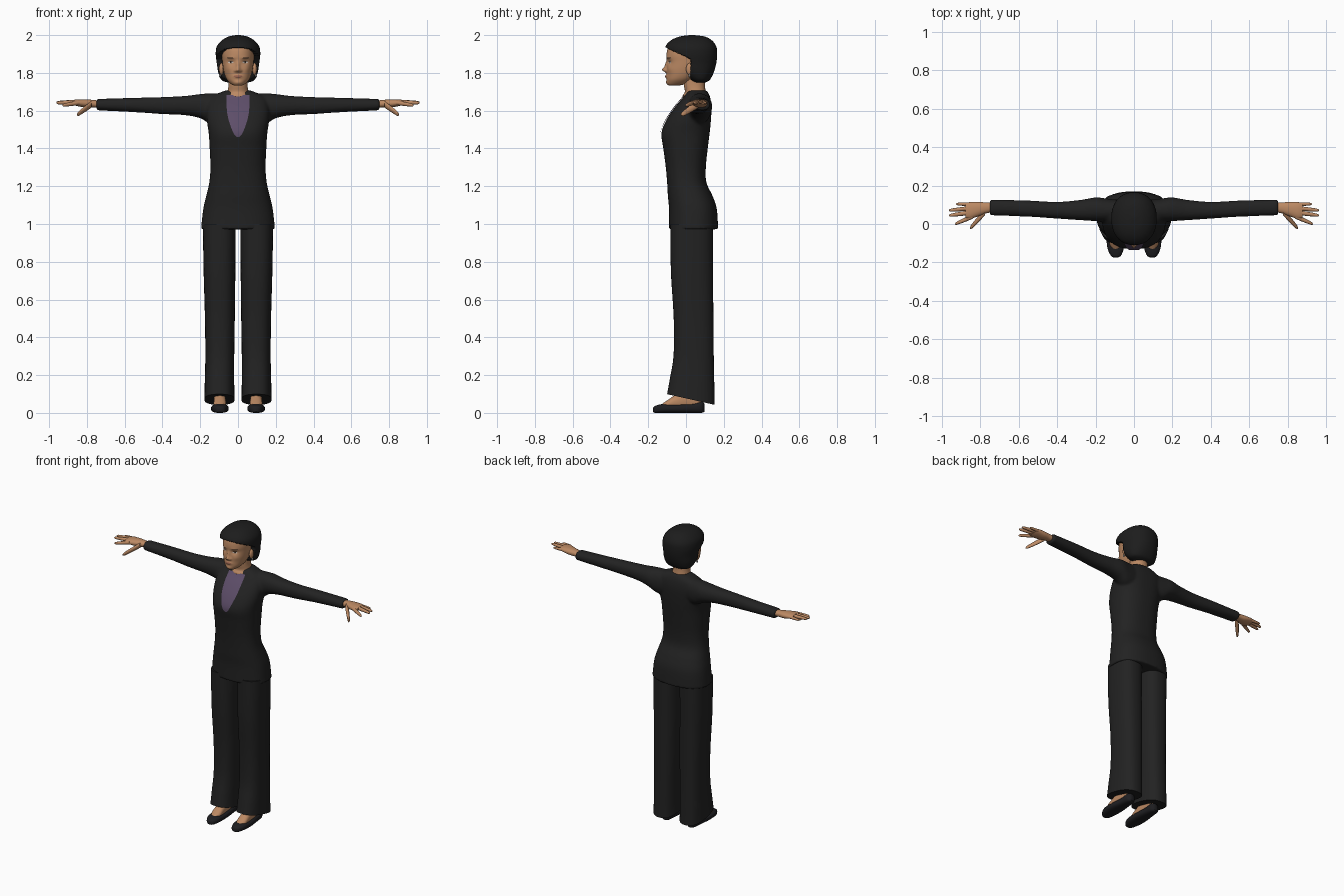
import bpy, bmesh, math
from mathutils import Vector
from mathutils.bvhtree import BVHTree

if "Cube" in bpy.data.objects:
    bpy.data.objects.remove(bpy.data.objects["Cube"])


def material(name, r, g, b):
    m = bpy.data.materials.new(name)
    m.use_nodes = True
    m.diffuse_color = (r, g, b, 1)
    bsdf = m.node_tree.nodes["Principled BSDF"]
    bsdf.inputs["Base Color"].default_value = (r, g, b, 1)
    bsdf.inputs["Roughness"].default_value = 0.8
    return m


CLOTH = material("black cloth", .016, .016, .016)
HAIR = material("black hair", .012, .012, .012)
LEATHER = material("black leather", .013, .013, .015)
SKIN = material("skin", .50, .25, .125)
PURPLE = material("purple blouse", .11, .075, .14)
LIP = material("lip", .33, .13, .08)
WHITE = material("eye white", .55, .48, .42)
DARK = material("dark brown", .03, .018, .012)
SILVER = material("silver", .45, .45, .45)


def spline(rows, steps):
    """Smooth interpolation through rows of numbers."""
    out = []
    for i in range(len(rows) - 1):
        p0, p1, p2 = rows[max(i - 1, 0)], rows[i], rows[i + 1]
        p3 = rows[min(i + 2, len(rows) - 1)]
        for s in range(steps):
            t = s / steps
            out.append([b + t / 2 * (c - a + t * (2 * a - 5 * b + 4 * c - d + t * (3 * (b - c) + d - a)))
                        for a, b, c, d in zip(p0, p1, p2, p3)])
    return out + [list(rows[-1])]


def loft(bm, rows, axis, side=1, n=40, steps=6, power=2.2):
    """Closed skin over rows of (position, a_min, a_max, b_min, b_max)."""
    rings = []
    for t, a0, a1, b0, b1 in spline(rows, steps):
        ring = []
        for k in range(n):
            c, s = math.cos(math.tau * k / n), math.sin(math.tau * k / n)
            a = (a0 + a1) / 2 + (a1 - a0) / 2 * math.copysign(abs(c) ** (2 / power), c)
            b = (b0 + b1) / 2 + (b1 - b0) / 2 * math.copysign(abs(s) ** (2 / power), s)
            x, y, z = {"x": (t, a, b), "y": (a, t, b), "z": (a, b, t)}[axis]
            ring.append(bm.verts.new((x * side, y, z)))
        rings.append(ring)
    for lo, hi in zip(rings, rings[1:]):
        for k in range(n):
            bm.faces.new((lo[k - 1], lo[k], hi[k], hi[k - 1]))
    bm.faces.new(rings[0])
    bm.faces.new(rings[-1])


def finish(bm, name, mat, angle=50):
    bmesh.ops.recalc_face_normals(bm, faces=bm.faces)
    me = bpy.data.meshes.new(name)
    bm.to_mesh(me)
    bm.free()
    me.materials.append(mat)
    ob = bpy.data.objects.new(name, me)
    bpy.context.collection.objects.link(ob)
    bpy.ops.object.select_all(action="DESELECT")
    ob.select_set(True)
    bpy.context.view_layer.objects.active = ob
    bpy.ops.object.shade_smooth_by_angle(angle=math.radians(angle))
    return ob


def solid(name, mat, rows, axis, **kw):
    bm = bmesh.new()
    loft(bm, rows, axis, **kw)
    return finish(bm, name, mat)


def plate(name, target, mat, rows, lift, side=1, cols=12, steps=6):
    """Thin patch laid on the front of a target; rows of (z, x_min, x_max)."""
    tree = BVHTree.FromObject(target, bpy.context.evaluated_depsgraph_get())
    bm = bmesh.new()
    grid = []
    for z, x0, x1 in spline(rows, steps):
        line = []
        for k in range(cols + 1):
            x = side * (x0 + (x1 - x0) * k / cols)
            hit = tree.ray_cast(Vector((x, -1, z)), Vector((0, 1, 0)))[0]
            line.append(bm.verts.new((x, (hit.y if hit else 0) - lift, z)))
        grid.append(line)
    for lo, hi in zip(grid, grid[1:]):
        for k in range(cols):
            bm.faces.new((lo[k], lo[k + 1], hi[k + 1], hi[k]))
    ob = finish(bm, name, mat)
    if ob.data.polygons[0].normal.y > 0:
        ob.data.flip_normals()
    return ob


def ball(name, mat, center, radii):
    bm = bmesh.new()
    bmesh.ops.create_uvsphere(bm, u_segments=16, v_segments=10, radius=1)
    for v in bm.verts:
        v.co = Vector(center) + v.co * Vector(radii)
    return finish(bm, name, mat)


def sym(z, x, y0, y1):
    return (z, -x, x, y0, y1)


# Jacket: torso and sleeves fused into one smooth garment
bm = bmesh.new()
loft(bm, [sym(.972, .196, -.09, .17), sym(1.08, .184, -.09, .163), sym(1.15, .168, -.096, .14),
          sym(1.22, .152, -.10, .108), sym(1.3, .146, -.107, .105), sym(1.4, .15, -.12, .115),
          sym(1.48, .155, -.13, .125), sym(1.55, .165, -.104, .132), sym(1.62, .165, -.058, .135),
          sym(1.67, .145, -.015, .128), sym(1.7, .085, .005, .115), sym(1.708, .06, .02, .105)],
     "z", n=64, power=2.4)
SLEEVE = [(.04, .03, .12, 1.54, 1.69), (.14, .012, .132, 1.53, 1.692), (.2, .015, .138, 1.56, 1.688),
          (.28, .02, .125, 1.576, 1.678), (.4, .028, .115, 1.582, 1.672),
          (.55, .038, .122, 1.592, 1.668), (.75, .045, .128, 1.602, 1.662)]
for side in (1, -1):
    loft(bm, SLEEVE, "x", side)
jacket = finish(bm, "jacket", CLOTH)
fuse = jacket.modifiers.new("fuse", "REMESH")
fuse.mode, fuse.voxel_size, fuse.use_smooth_shade = "VOXEL", .008, True
relax = jacket.modifiers.new("relax", "SMOOTH")
relax.factor, relax.iterations = .5, 6

# Blouse in the neckline
plate("blouse", jacket, PURPLE, [(1.46, -.004, .004), (1.475, -.02, .02), (1.52, -.04, .04),
      (1.58, -.056, .056), (1.64, -.061, .061), (1.682, -.06, .06)], .006, cols=24)

# Neck
solid("neck", SKIN, [sym(1.64, .07, .0, .1), sym(1.675, .064, -.018, .108), sym(1.7, .056, -.006, .104),
                     sym(1.74, .05, -.012, .1), sym(1.8, .05, -.01, .1)], "z")

# Head, with features pushed out of or into the face
head = solid("head", SKIN, [
    sym(1.733, .015, -.085, -.05), sym(1.738, .033, -.096, -.01), sym(1.76, .056, -.102, .03),
    sym(1.785, .069, -.102, .06), sym(1.82, .078, -.102, .09), sym(1.86, .083, -.1, .11),
    sym(1.9, .085, -.103, .12), sym(1.94, .078, -.09, .115), sym(1.975, .05, -.04, .09)],
    "z", n=96, steps=8)
FEATURES = [(0, 1.816, .011, .012, .022), (0, 1.84, .009, .022, .011), (.014, 1.811, .007, .007, .009),
            (0, 1.781, .022, .009, .007), (0, 1.748, .022, .011, .006),
            (.037, 1.857, .017, .012, -.008), (.035, 1.88, .025, .008, .003), (.05, 1.82, .018, .018, .004)]
for v in head.data.vertices:
    if v.co.y < 0:
        x, z = abs(v.co.x), v.co.z
        v.co.y -= sum(h * math.exp(-((x - fx) / sx) ** 2 - ((z - fz) / sz) ** 2)
                      for fx, fz, sx, sz, h in FEATURES)

# Painted face details
plate("lips", head, LIP, [(1.773, -.006, .006), (1.777, -.016, .016), (1.782, -.024, .024),
                          (1.787, -.015, .015), (1.789, -.006, .006)], .0015)
for side, tag in ((1, "left_"), (-1, "right_")):
    plate(tag + "eye", head, WHITE, [(1.85, .034, .041), (1.853, .026, .051),
                                     (1.857, .024, .052), (1.861, .033, .045)], .001, side)
    plate(tag + "iris", head, DARK, [(1.85, .036, .04), (1.855, .033, .043), (1.861, .035, .041)], .002, side)
    plate(tag + "lash", head, DARK, [(1.86, .024, .053), (1.863, .03, .049)], .002, side)
    plate(tag + "eyebrow", head, DARK, [(1.877, .022, .056), (1.881, .027, .058)], .0015, side)
    ball(tag + "ear", SKIN, (side * .088, .02, 1.82), (.012, .02, .032))
    ball(tag + "earring", SILVER, (side * .096, .018, 1.785), (.005, .005, .009))

# Hair: bob tucked inside the head over the face
hair = solid("hair", HAIR, [
    sym(1.748, .05, .045, .1), sym(1.762, .086, .022, .125), sym(1.8, .104, -.03, .146),
    sym(1.85, .112, -.085, .16), sym(1.9, .118, -.106, .165), sym(1.94, .112, -.108, .16),
    sym(1.972, .086, -.08, .137), sym(1.992, .05, -.035, .1), sym(2, .012, .02, .045)],
    "z", n=128, steps=12)
for v in hair.data.vertices:
    x, y, z = v.co
    if y < .022 and z < 1.928 - .45 * (y + .1):
        v.co.x, v.co.y = x * .62, .03 + (y - .03) * .62

# Trousers, feet, shoes and hands
LEG = [(.07, .018, .178, -.1, .152), (.16, .02, .176, -.086, .15), (.3, .02, .173, -.066, .147),
       (.5, .017, .175, -.065, .145), (.75, .014, .182, -.08, .143), (1.0, .012, .186, -.082, .142)]
SHOE = [(-.174, .082, .106, .006, .028), (-.162, .066, .122, 0, .038), (-.12, .052, .139, 0, .047),
        (-.05, .05, .142, 0, .046), (.03, .058, .132, 0, .05), (.08, .064, .126, 0, .06),
        (.097, .08, .11, .006, .05)]
FOOT = [(-.135, .078, .112, .02, .042), (-.1, .064, .128, .02, .066), (-.05, .064, .128, .015, .1),
        (0, .066, .126, .015, .13), (.06, .07, .12, .015, .14), (.085, .08, .11, .02, .13)]
PALM = [(.73, .062, .112, 1.615, 1.653), (.77, .055, .112, 1.617, 1.657), (.81, .04, .115, 1.617, 1.66),
        (.85, .027, .114, 1.624, 1.66), (.875, .032, .108, 1.632, 1.656)]
FINGERS = [("index", (.84, .038, 1.642), (.93, .0, 1.628), .0115),
           ("middle", (.85, .06, 1.646), (.962, .044, 1.641), .0115),
           ("ring", (.85, .082, 1.646), (.962, .071, 1.644), .011),
           ("little", (.84, .102, 1.642), (.925, .104, 1.64), .0095),
           ("thumb", (.775, .062, 1.634), (.852, -.022, 1.578), .017)]
for side, tag in ((1, "left_"), (-1, "right_")):
    leg = solid(tag + "trouser_leg", CLOTH, LEG, "z", side=side, power=2.5)
    for v in leg.data.vertices:
        v.co.z -= (v.co.y - .03) * .28 * max(0, 1 - v.co.z / .35)
    solid(tag + "shoe", LEATHER, SHOE, "y", side=side, power=2.6)
    solid(tag + "foot", SKIN, FOOT, "y", side=side)
    solid(tag + "palm", SKIN, PALM, "x", side=side)
    for name, base, tip, r in FINGERS:
        rows = []
        for t, k in ((0, 1), (.35, 1), (.7, .85), (.92, .65), (1, .2)):
            x, y, z = Vector(base).lerp(Vector(tip), t)
            rows.append((x, y - r * k, y + r * k, z - r * k, z + r * k))
        solid(tag + name + "_finger", SKIN, rows, "x", side=side, n=14, steps=3, power=2)
